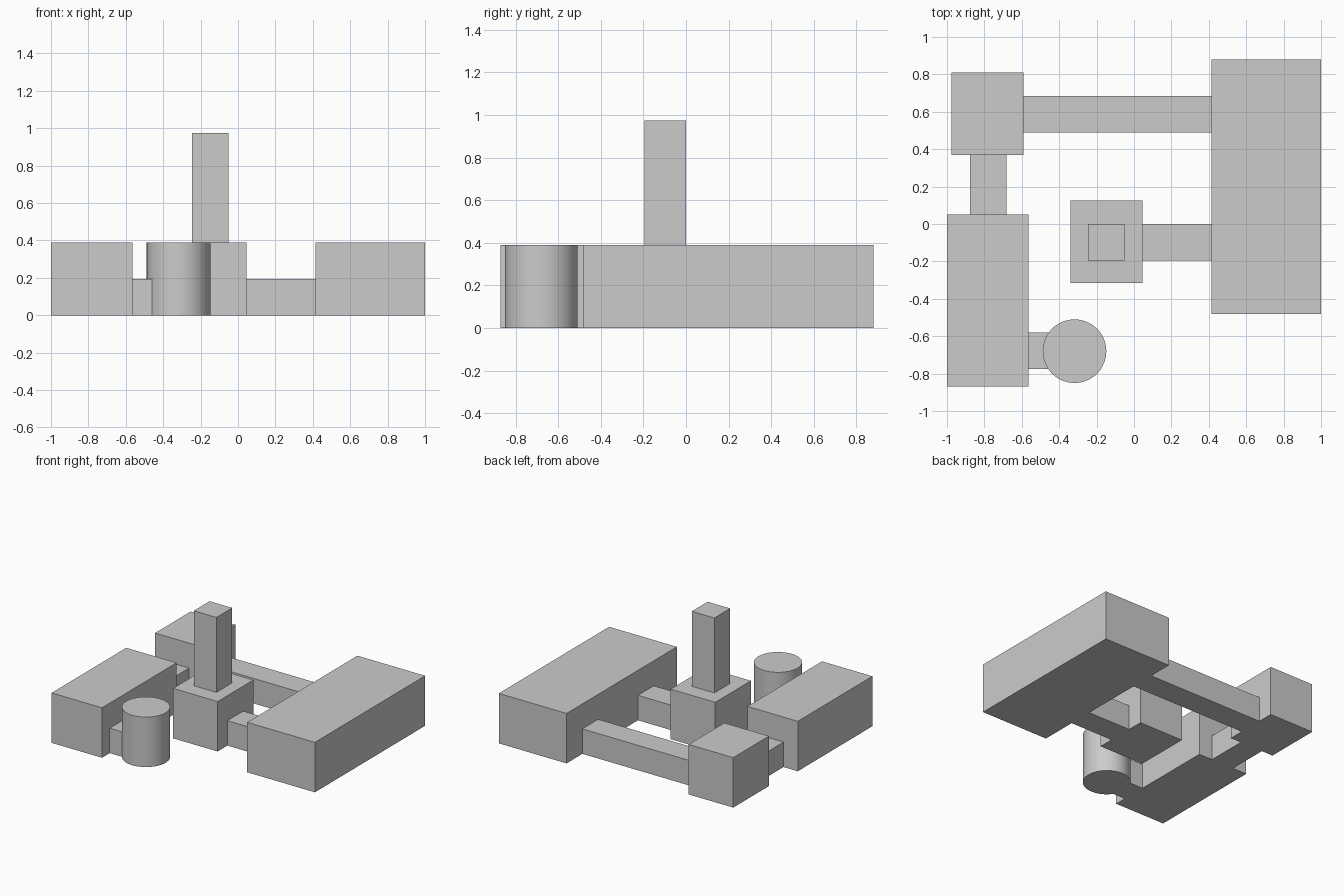
import bpy
import math

cube = bpy.data.objects.get("Cube")
if cube:
    bpy.data.objects.remove(cube, do_unlink=True)

# One plain grey for the whole massing model
grey = bpy.data.materials.new("light_grey")
grey.use_nodes = True
colour = (0.6, 0.6, 0.6, 1.0)
grey.diffuse_color = colour
grey.node_tree.nodes["Principled BSDF"].inputs["Base Color"].default_value = colour

FULL, LOW, TOP = 0.39, 0.195, 0.975


def block(name, x0, x1, y0, y1, z0, z1):
    """Box given by its extents along each axis."""
    bpy.ops.mesh.primitive_cube_add(
        size=1, location=((x0 + x1) / 2, (y0 + y1) / 2, (z0 + z1) / 2))
    ob = bpy.context.object
    ob.name = name
    ob.scale = (x1 - x0, y1 - y0, z1 - z0)
    bpy.ops.object.transform_apply(location=False, rotation=False, scale=True)
    ob.data.materials.append(grey)


# Main halls
block("left_hall", 0.415, 1.0, -0.48, 0.88, 0, FULL)
block("right_hall", -1.0, -0.565, -0.87, 0.05, 0, FULL)
block("back_corner_block", -0.975, -0.59, 0.37, 0.81, 0, FULL)

# Central block and its tower
block("central_block", -0.34, 0.045, -0.315, 0.125, 0, FULL)
block("tower", -0.245, -0.05, -0.195, 0, FULL, TOP)

# Low connecting passages
block("back_passage", -0.59, 0.415, 0.49, 0.685, 0, LOW)
block("central_passage", 0.045, 0.415, -0.195, 0, 0, LOW)
block("side_passage", -0.877, -0.682, 0.05, 0.37, 0, LOW)
block("front_passage", -0.565, -0.455, -0.775, -0.58, 0, LOW)

# Round drum at the front
bpy.ops.mesh.primitive_cylinder_add(
    vertices=64, radius=0.17, depth=FULL, location=(-0.318, -0.68, FULL / 2))
drum = bpy.context.object
drum.name = "round_drum"
drum.data.materials.append(grey)
bpy.ops.object.shade_smooth_by_angle(angle=math.radians(30))
